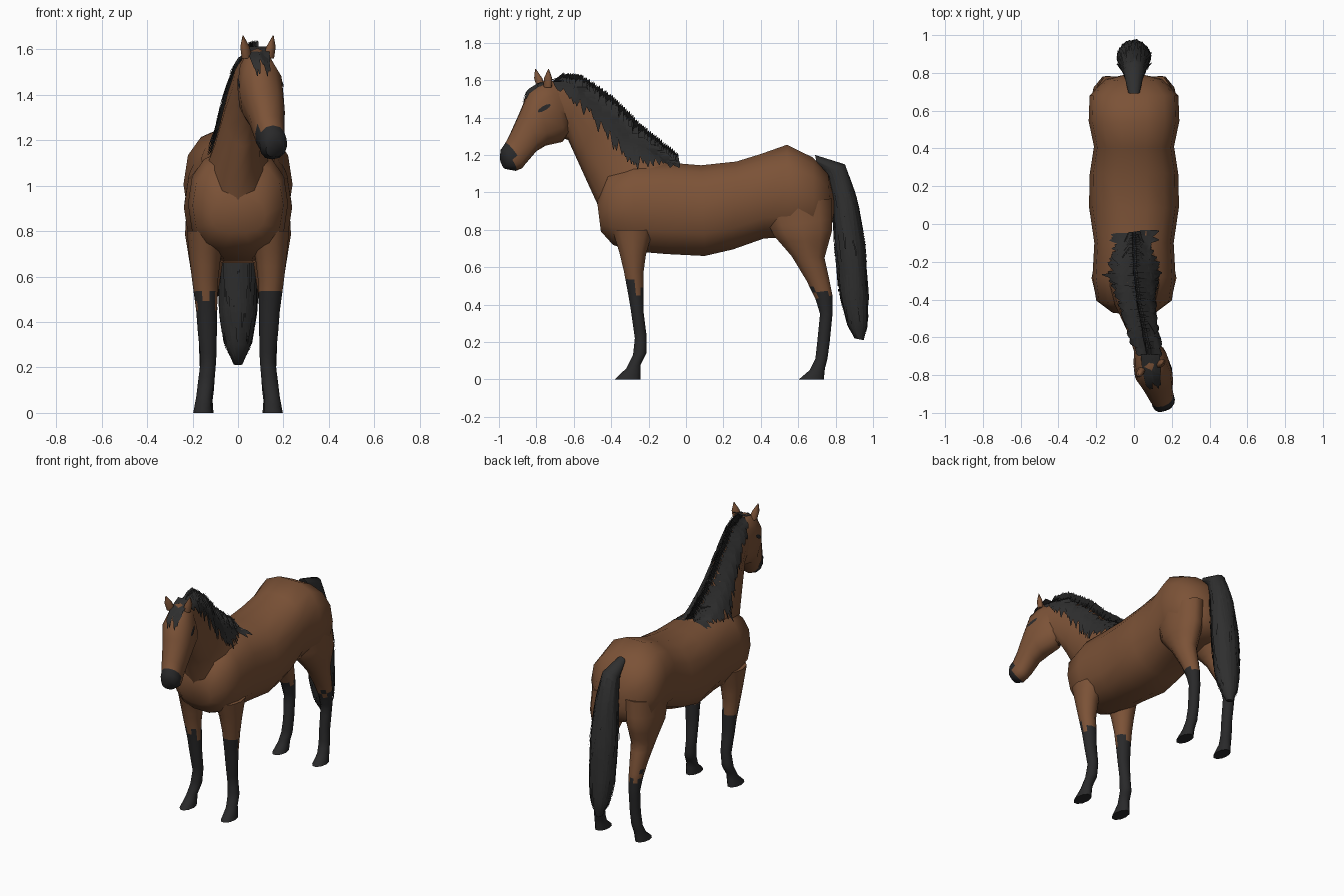
import bpy, bmesh, random
from math import cos, sin, pi, radians
from mathutils import Vector
from mathutils.bvhtree import BVHTree

random.seed(4)
if "Cube" in bpy.data.objects:
    bpy.data.objects.remove(bpy.data.objects["Cube"])


def material(name, r, g, b):
    m = bpy.data.materials.new(name)
    m.use_nodes = True
    m.diffuse_color = (r, g, b, 1)
    m.node_tree.nodes["Principled BSDF"].inputs["Base Color"].default_value = (r, g, b, 1)
    return m


brown = material("bay_brown", .2, .085, .038)
black = material("black_points", .022, .022, .023)
hair = material("hair_black", .028, .028, .028)


def make(name, verts, faces, mats, rule=None):
    """Build a smooth-shaded object; rule(face) gives the material index."""
    me = bpy.data.meshes.new(name)
    me.from_pydata(verts, [], faces)
    for m in mats:
        me.materials.append(m)
    bm = bmesh.new()
    bm.from_mesh(me)
    bmesh.ops.recalc_face_normals(bm, faces=bm.faces)
    if rule:
        for f in bm.faces:
            f.material_index = rule(f.calc_center_median())
    bm.to_mesh(me)
    bm.free()
    ob = bpy.data.objects.new(name, me)
    bpy.context.collection.objects.link(ob)
    bpy.ops.object.select_all(action='DESELECT')
    ob.select_set(True)
    bpy.context.view_layer.objects.active = ob
    bpy.ops.object.shade_smooth_by_angle(angle=radians(60))
    return ob


def ring_point(ring, a, power=1.0, yaw=0.0, scale=1.0):
    """Point on a rounded section that spans from point A to point B."""
    A, B, w = Vector(ring[0]), Vector(ring[1]), ring[2]
    c, s = cos(a), sin(a)
    cp = abs(c) ** power * (1 if c > 0 else -1)
    sp = abs(s) ** power * (1 if s > 0 else -1)
    side = Vector((cos(yaw), sin(yaw), 0))
    return (A + B) / 2 + ((B - A) / 2 * sp + side * w * cp) * scale


def blend(rings, t):
    i = min(int(t), len(rings) - 2)
    f = t - i
    (a, b, w), (c, d, v) = rings[i], rings[i + 1]
    return (Vector(a).lerp(Vector(c), f), Vector(b).lerp(Vector(d), f), w + (v - w) * f)


def loft(name, rings, mats, n=12, power=1.0, yaw=0.0, rule=None):
    verts = [ring_point(r, 2 * pi * k / n, power, yaw) for r in rings for k in range(n)]
    faces = [(i * n + k, i * n + (k + 1) % n, (i + 1) * n + (k + 1) % n, (i + 1) * n + k)
             for i in range(len(rings) - 1) for k in range(n)]
    faces += [tuple(range(n)), tuple(range(len(verts) - n, len(verts)))]
    return make(name, verts, faces, mats, rule)


def yz(rows, cx=0):
    """Rows of (ya, za, yb, zb, half width[, x]) as sections."""
    return [((r[5] if len(r) > 5 else cx, r[0], r[1]),
             (r[5] if len(r) > 5 else cx, r[2], r[3]), r[4]) for r in rows]


# Barrel and hindquarters
body = loft("body", yz([
    (-.455, .79, -.475, .95, .12), (-.39, .715, -.42, 1.11, .2),
    (-.28, .68, -.28, 1.16, .22), (-.1, .665, -.1, 1.165, .21),
    (.1, .655, .08, 1.15, .238), (.25, .69, .27, 1.17, .235),
    (.42, .75, .4, 1.21, .212), (.55, .75, .54, 1.26, .24),
    (.68, .76, .68, 1.19, .235), (.775, .8, .76, 1.1, .15),
    (.79, .88, .79, .98, .05)]), [brown], n=14, power=.82)

# Neck, turning slightly to the left
neck_rings = yz([
    (-.44, .84, .03, 1.12, .18, 0), (-.475, .94, -.07, 1.165, .15, 0),
    (-.53, 1.06, -.25, 1.31, .105, .005), (-.58, 1.17, -.42, 1.475, .085, .025),
    (-.63, 1.28, -.58, 1.585, .078, .055), (-.69, 1.3, -.69, 1.595, .075, .08)])
neck = loft("neck", neck_rings, [brown])

# Head with dark muzzle
YAW = radians(18)
head = loft("head", [
    ((.06, -.62, 1.33), (.06, -.66, 1.58), .06),
    ((.08, -.66, 1.27), (.085, -.75, 1.605), .09),
    ((.10, -.75, 1.25), (.11, -.835, 1.55), .1),
    ((.12, -.80, 1.22), (.13, -.885, 1.43), .085),
    ((.135, -.86, 1.15), (.145, -.94, 1.31), .068),
    ((.145, -.875, 1.13), (.155, -.965, 1.265), .062),
    ((.15, -.91, 1.115), (.165, -.985, 1.235), .062),
    ((.16, -.965, 1.125), (.165, -.99, 1.195), .042)],
    [brown, black], power=.9, yaw=YAW, rule=lambda c: int(c.y < -.915 and c.z < 1.25))

# Ears
for name, base, tip in (("left_ear", (.135, -.74, 1.56), (.155, -.735, 1.66)),
                        ("right_ear", (.04, -.775, 1.56), (.022, -.805, 1.66))):
    b, t = Vector(base), Vector(tip)
    d = Vector((0, .022, 0))
    m = b.lerp(t, .5)
    loft(name, [(b - d, b + d, .025), (m - d, m + d, .022), (t - d * .1, t + d * .1, .002)],
         [brown], n=8, yaw=YAW)

# Legs
fore = [(-.40, .80, -.17, .80, .085, .14), (-.36, .68, -.21, .67, .068, .145),
        (-.335, .58, -.225, .57, .056, .145), (-.31, .45, -.225, .45, .046, .138),
        (-.295, .36, -.225, .36, .042, .135), (-.275, .22, -.21, .24, .034, .13),
        (-.285, .13, -.21, .14, .036, .14), (-.32, .06, -.24, .08, .034, .15),
        (-.385, 0, -.24, 0, .042, .155)]
hind = [(.40, .90, .79, .97, .10, .125), (.46, .77, .79, .80, .098, .135),
        (.56, .66, .745, .65, .072, .14), (.64, .53, .77, .53, .053, .14),
        (.69, .43, .785, .45, .043, .14), (.715, .35, .785, .35, .036, .138),
        (.70, .2, .77, .2, .033, .135), (.69, .11, .758, .11, .035, .14),
        (.66, .05, .745, .06, .035, .147), (.6, 0, .74, 0, .042, .15)]


def sock(c):
    return int(c.z < (.5 if c.y < 0 else .45) + random.uniform(-.04, .06))


for side, s in (("left", 1), ("right", -1)):
    for name, rows in (("front_leg", fore), ("hind_leg", hind)):
        base = yz([r[:5] + (r[5] * s,) for r in rows])
        fine = [blend(base, k / 3) for k in range(3 * (len(base) - 1) + 1)]
        loft(side + "_" + name, fine, [brown, black], n=10, rule=sock)

# Combined surface that hair and eyes rest on
verts, polys = [], []
for ob in (body, neck, head):
    polys += [[i + len(verts) for i in p.vertices] for p in ob.data.polygons]
    verts += [v.co.copy() for v in ob.data.vertices]
skin = BVHTree.FromPolygons(verts, polys)


def settle(p, d, lift):
    """Push a point along d until it rests just above the skin."""
    d = Vector(d)
    hit = skin.ray_cast(Vector(p) - d * 2, d)[0]
    return (hit if hit else Vector(p)) - d * lift


def strip(verts, faces, lefts, rights):
    b, n = len(verts), len(lefts)
    for l, r in zip(lefts, rights):
        verts += [l, r]
    faces += [(b + 2 * k, b + 2 * k + 1, b + 2 * k + 3, b + 2 * k + 2) for k in range(n - 1)]


def interp(table, y):
    for (a, u), (b, v) in zip(table, table[1:]):
        if y <= b:
            return u + (v - u) * max(0, y - a) / (b - a)
    return table[-1][1]


# Mane: tapered locks draped down both sides of the crest
length = [(-.70, .05), (-.6, .11), (-.45, .19), (-.3, .23), (-.2, .13), (-.05, .03)]
mv, mf = [], []
COUNT, STEPS = 75, 5
for s in (1, -1):
    for i in range(COUNT):
        crest = blend(neck_rings, 1 + 4 * i / (COUNT - 1))[1]
        long = interp(length, crest.y) * random.uniform(.8, 1.12)
        lean, lift = random.uniform(-.01, .05), random.uniform(.008, .02)
        edges = ([], [])
        for k in range(STEPS + 1):
            f = k / STEPS
            half = .026 * (1 - f ** 2) + .002
            for e, h in zip(edges, (-half, half)):
                p = Vector((crest.x + s * .012, crest.y + lean * f + h, crest.z + .012 - long * f))
                if k == 0:
                    e.append(Vector((crest.x - s * .01, p.y, p.z + h * .9 + random.uniform(0, .012))))
                else:
                    e.append(settle(p, (-s, 0, 0), lift))
        strip(mv, mf, *edges)
make("mane", mv, mf, [hair])

# Forelock falling between the ears
fv, ff = [], []
for i in range(16):
    x0, long = random.uniform(.045, .125), random.uniform(.07, .14)
    edges = ([], [])
    for k in range(5):
        f = k / 4
        for e, h in zip(edges, (-1, 1)):
            x = x0 + .02 * f + h * (.016 * (1 - f) + .002)
            if k == 0:
                e.append(Vector((x, -.69, 1.612)))
            else:
                e.append(settle((x, -.78, 1.605 - long * f), (0, 1, 0), .012))
    strip(fv, ff, *edges)
make("forelock", fv, ff, [hair])

# Tail: full core with loose locks on its surface
tail_rings = yz([
    (.70, 1.15, .69, 1.2, .03), (.755, 1.09, .85, 1.15, .055), (.785, .95, .915, .96, .072),
    (.80, .7, .955, .7, .087), (.825, .45, .97, .45, .08), (.86, .3, .97, .29, .055),
    (.9, .22, .95, .21, .02)])
loft("tail_core", tail_rings, [hair])
tv, tf = [], []
for i in range(150):
    a, start = random.uniform(0, 2 * pi), random.uniform(.7, 4.2)
    span, flare = random.uniform(1.2, 1.9), random.uniform(.04, .14)
    edges = ([], [])
    for k in range(5):
        f = k / 4
        ring = blend(tail_rings, min(start + span * f, 5.8))
        for e, h in zip(edges, (-1, 1)):
            e.append(ring_point(ring, a + h * (.22 * (1 - f) + .03), scale=1.01 + flare * f))
    strip(tv, tf, *edges)
make("tail_locks", tv, tf, [hair])

# Eyes: thin dark almond plates set on the cheeks
for name, s in (("left_eye", 1), ("right_eye", -1)):
    pts = []
    for k in range(10):
        a = 2 * pi * k / 10
        u, v = .035 * cos(a), .014 * sin(a)
        pts.append(settle((.1, -.77 - s * -.012 + u, 1.45 + v + u * .5), (-s, 0, 0), .005))
    make(name, pts, [tuple(range(10))], [black])
